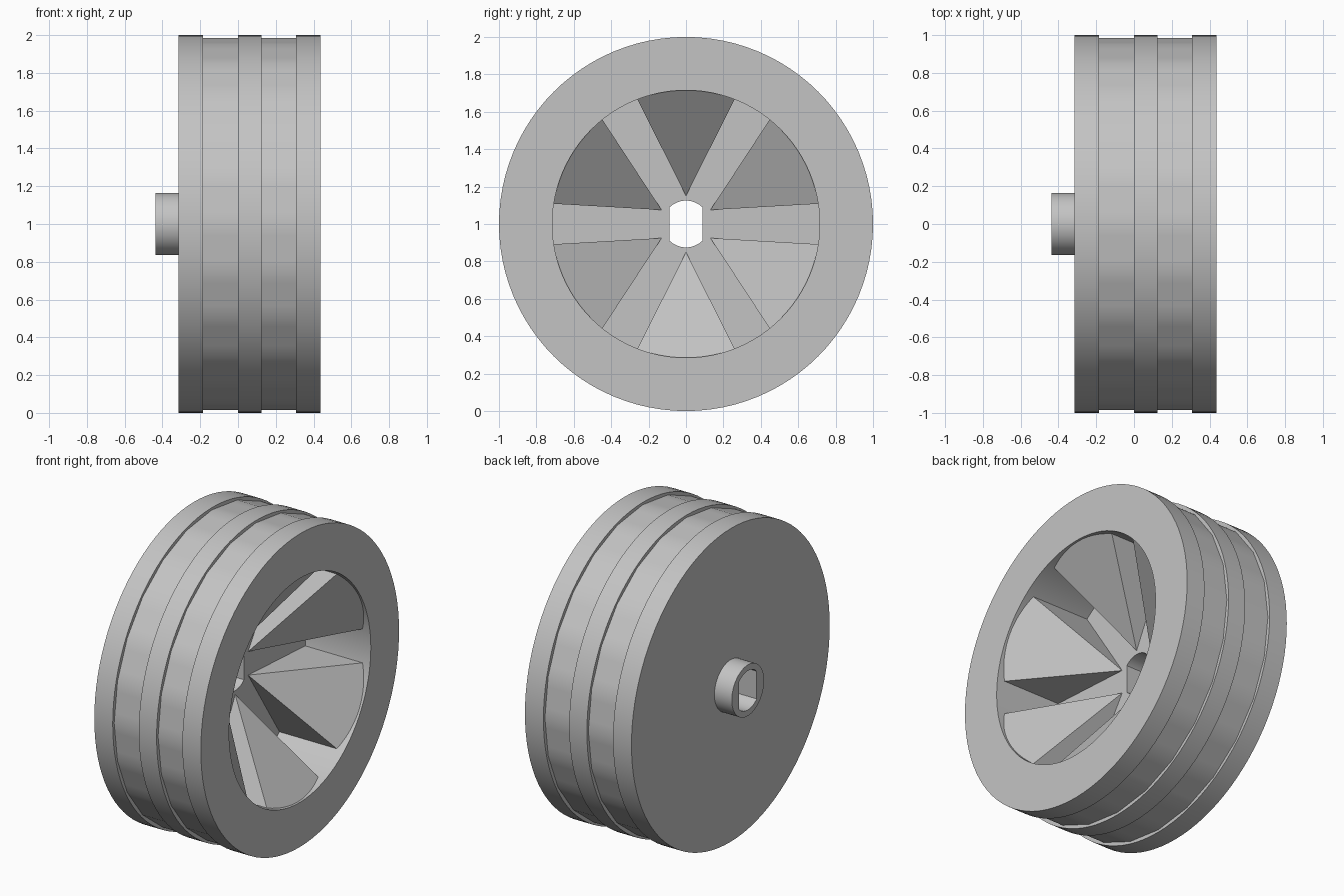
import bpy, bmesh, math

if "Cube" in bpy.data.objects:
    bpy.data.objects.remove(bpy.data.objects["Cube"])

SEG = 96
FLOOR = -0.02      # depth of the dished recess
RECESS = 0.715     # radius of the recess

grey = bpy.data.materials.new("light_grey")
grey.diffuse_color = (0.55, 0.55, 0.55, 1)
grey.use_nodes = True
grey.node_tree.nodes["Principled BSDF"].inputs["Base Color"].default_value = grey.diffuse_color


def finish(name, bm):
    bmesh.ops.recalc_face_normals(bm, faces=bm.faces)
    mesh = bpy.data.meshes.new(name)
    bm.to_mesh(mesh)
    bm.free()
    mesh.materials.append(grey)
    obj = bpy.data.objects.new(name, mesh)
    bpy.context.collection.objects.link(obj)
    obj.location.z = 1
    bpy.ops.object.select_all(action='DESELECT')
    obj.select_set(True)
    bpy.context.view_layer.objects.active = obj
    bpy.ops.object.shade_smooth_by_angle(angle=math.radians(30))
    return obj


def bore(t):
    # round shaft hole with two flats
    return min(0.125, 0.0884 / max(abs(math.cos(t)), 1e-6))


def groove(t):
    # 24-sided groove bottom
    step = math.radians(15)
    return 0.985 * math.cos(step / 2) / math.cos((t + 1e-9) % step - step / 2)


# Wheel body: closed profile (x, radius) turned around the x axis
profile = [(-0.4375, bore), (-0.4375, 0.163), (-0.315, 0.163), (-0.315, 1),
           (-0.185, 1), (-0.185, groove), (0, groove), (0, 1),
           (0.125, 1), (0.125, groove), (0.307, groove), (0.307, 1),
           (0.4375, 1), (0.4375, RECESS), (FLOOR, RECESS), (FLOOR, bore)]
bm = bmesh.new()
rings = []
for i in range(SEG):
    t = 2 * math.pi * i / SEG
    ring = []
    for x, r in profile:
        r = r(t) if callable(r) else r
        ring.append(bm.verts.new((x, r * math.cos(t), r * math.sin(t))))
    rings.append(ring)
n = len(profile)
for i in range(SEG):
    a, b = rings[i], rings[(i + 1) % SEG]
    for j in range(n):
        k = (j + 1) % n
        bm.faces.new((a[j], a[k], b[k], b[j]))
finish("wheel_body", bm)

# Ramped wedges inside the recess, rising from the hub to the rim
APEX, HALF, STEPS = 0.15, math.radians(21.3), 12
SLOPE = 0.785
for w in range(6):
    mid = math.radians(30 + 60 * w)
    bm = bmesh.new()
    apex = bm.verts.new((FLOOR, APEX * math.cos(mid), APEX * math.sin(mid)))
    low, high = [], []
    for s in range(STEPS + 1):
        d = -HALF + 2 * HALF * s / STEPS
        y, z = RECESS * math.cos(mid + d), RECESS * math.sin(mid + d)
        top = FLOOR + SLOPE * (RECESS * math.cos(d) - APEX)
        low.append(bm.verts.new((FLOOR, y, z)))
        high.append(bm.verts.new((top, y, z)))
    bm.faces.new([apex] + high)
    bm.faces.new([apex] + low[::-1])
    bm.faces.new((apex, low[0], high[0]))
    bm.faces.new((apex, high[-1], low[-1]))
    for s in range(STEPS):
        bm.faces.new((low[s], low[s + 1], high[s + 1], high[s]))
    finish(f"recess_wedge_{w + 1}", bm)
